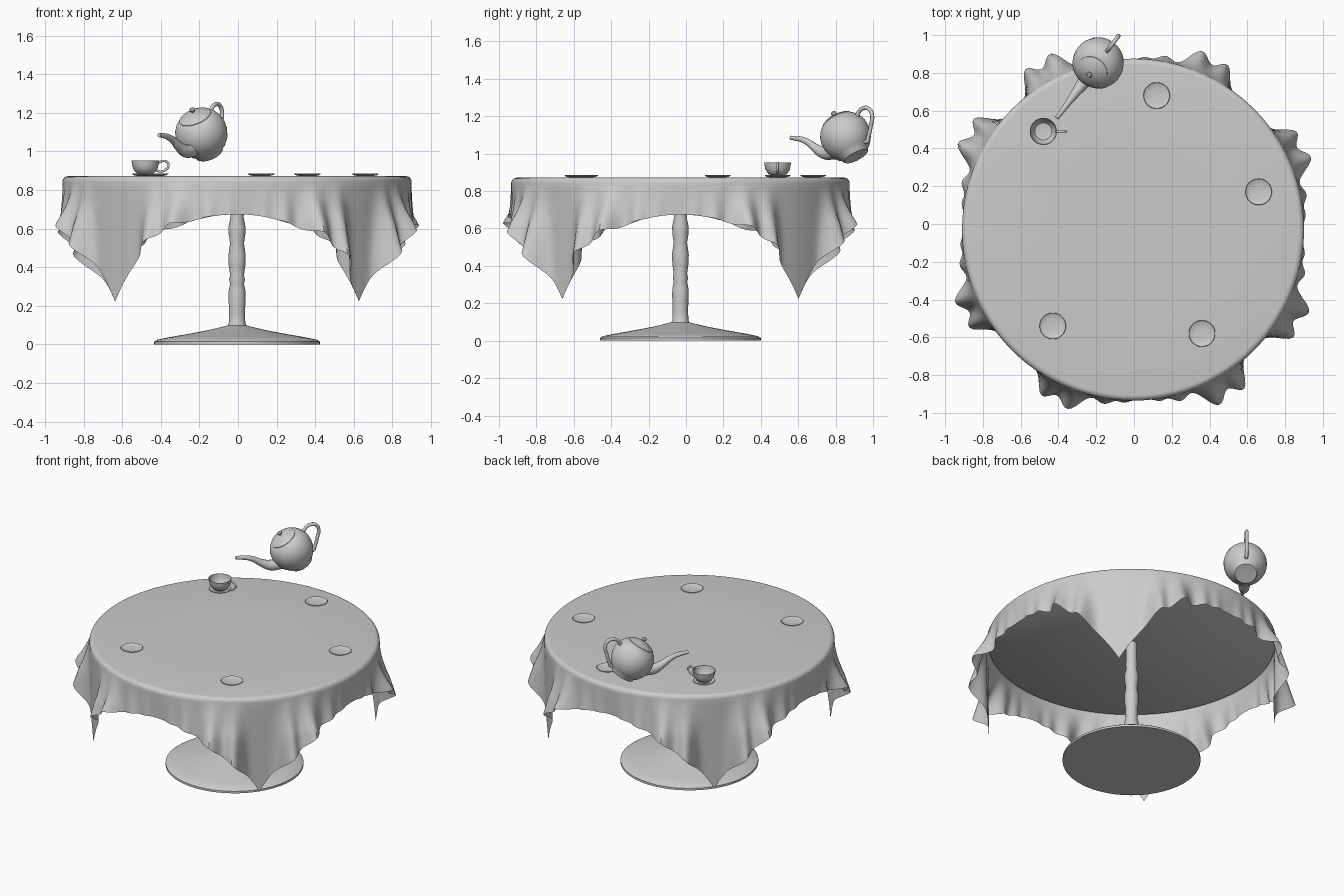
import bpy, bmesh, math
from mathutils import Vector, Matrix

if "Cube" in bpy.data.objects:
    bpy.data.objects.remove(bpy.data.objects["Cube"])

CX, CY = -0.005, -0.03          # table axis
TOP = 0.872                     # cloth surface height


def finish(bm, name, recalc=True):
    if recalc:
        bmesh.ops.recalc_face_normals(bm, faces=bm.faces)
    me = bpy.data.meshes.new(name)
    bm.to_mesh(me)
    bm.free()
    ob = bpy.data.objects.new(name, me)
    bpy.context.collection.objects.link(ob)
    return ob


def lathe(name, profile, loc, seg=48, rot=None):
    """Spin (radius, height) points about z; radius 0 closes to a pole."""
    bm = bmesh.new()
    rings = []
    for r, z in profile:
        if r == 0:
            rings.append([bm.verts.new((0, 0, z))] * seg)
        else:
            rings.append([bm.verts.new((r * math.cos(2 * math.pi * k / seg),
                                        r * math.sin(2 * math.pi * k / seg), z))
                          for k in range(seg)])
    for a, b in zip(rings, rings[1:]):
        for k in range(seg):
            n = (k + 1) % seg
            bm.faces.new(list(dict.fromkeys((a[k], a[n], b[n], b[k]))))
    ob = finish(bm, name)
    ob.matrix_world = Matrix.Translation(loc) @ (rot or Matrix())
    return ob


def tube(name, pts, radii, depth=1.0):
    """Smooth round tube through points with a radius at each one."""
    cu = bpy.data.curves.new(name, 'CURVE')
    cu.dimensions = '3D'
    cu.bevel_depth = depth
    cu.bevel_resolution = 4
    cu.use_fill_caps = True
    cu.resolution_u = 8
    sp = cu.splines.new('BEZIER')
    sp.bezier_points.add(len(pts) - 1)
    for bp, p, r in zip(sp.bezier_points, pts, radii):
        bp.co = p
        bp.radius = r
        bp.handle_left_type = bp.handle_right_type = 'AUTO'
    ob = bpy.data.objects.new(name, cu)
    bpy.context.collection.objects.link(ob)
    return ob


# Pedestal: broad foot, turned column, round top board
lathe("pedestal_base", [(0, 0), (.43, 0), (.43, .014), (.415, .024), (.36, .036),
                        (.25, .055), (.15, .074), (.09, .088), (.05, .098), (0, .1)],
      (CX, CY, 0), 64)
lathe("column", [(0, .08), (.055, .085), (.043, .11), (.041, .16), (.044, .24), (.043, .28),
                 (.036, .315), (.041, .335), (.036, .36), (.043, .41), (.045, .46),
                 (.036, .525), (.043, .57), (.044, .61), (.034, .66), (.037, .69),
                 (.034, .73), (.034, .85)], (CX, CY, 0), 32)
lathe("table_top", [(0, .842), (.885, .842), (.895, .85), (.885, .866), (0, .866)],
      (CX, CY, 0), 96)


# Square tablecloth draped over the round top, with folds beside each corner
PEAKS = [22, 69, 115, 154, 202, 250, 296, 335]


def fold(deg):
    f = 0.0
    for i, p in enumerate(PEAKS):
        corner = 45 + 90 * (i // 2)
        side = 1 if p > corner else -1
        for shift, amp, width in ((0, .46, 4.2), (-8.5, .32, 3.6), (10.5, .2, 3.0), (17, .1, 2.2)):
            d = (deg - (p + side * shift) + 180) % 360 - 180
            f += amp * math.exp(-(d / width) ** 2)
    return min(f, .6) - .02


def tablecloth(n=360, half=1.09, edge=.905, bend=.03, hang=16):
    bm = bmesh.new()
    cols = []
    centre = bm.verts.new((CX, CY, TOP))
    flat = edge - bend
    arc = bend * math.pi / 2
    for k in range(n):
        a = 2 * math.pi * k / n
        f = fold(math.degrees(a))
        length = half / max(abs(math.cos(a)), abs(math.sin(a))) - flat - arc
        pts = [(flat * .5, TOP), (flat, TOP)]
        for j in range(1, 6):
            t = j / 5 * math.pi / 2
            pts.append((flat + bend * math.sin(t), TOP - bend + bend * math.cos(t)))
        for j in range(1, hang + 1):
            s = length * j / hang
            pts.append((edge + f * s * min(1, .55 + s * 2), TOP - bend - s * math.sqrt(1 - f * f)))
        cols.append([bm.verts.new((CX + r * math.cos(a), CY + r * math.sin(a), z)) for r, z in pts])
    for k in range(n):
        a, b = cols[k], cols[(k + 1) % n]
        bm.faces.new((centre, a[0], b[0]))
        for j in range(len(a) - 1):
            bm.faces.new((a[j], a[j + 1], b[j + 1], b[j]))
    return finish(bm, "tablecloth", False)


tablecloth()

# Five saucers
for i, (x, y) in enumerate([(-.48, .49), (.12, .68), (.66, .17), (.36, -.58), (-.43, -.54)]):
    lathe(f"saucer_{i + 1}", [(0, .001), (.04, .001), (.058, .004), (.07, .011), (.068, .013),
                              (.055, .008), (.04, .005), (0, .005)], (x, y, TOP))

# Teacup with its handle toward +x
lathe("cup", [(0, .006), (.036, .006), (.036, .012), (.05, .02), (.063, .038), (.069, .06),
              (.072, .081), (.069, .081), (.065, .06), (.058, .038), (.045, .022), (0, .016)],
      (-.48, .49, TOP))
tube("cup_handle", [Vector((-.48 + x, .49, TOP + z)) for x, z in
                    [(.066, .068), (.09, .078), (.114, .072), (.12, .053), (.105, .033),
                     (.08, .024), (.056, .03)]], [1] * 7, .006)

# Teapot, tilted to pour toward the cup
POT = Vector((-.188, .855, 1.09))
AIM = Vector((-.6, -.8, 0))
tilt = Matrix.Rotation(math.radians(33), 4, Vector((0, 0, 1)).cross(AIM))
lathe("teapot_body", [(0, -.122), (.068, -.125), (.074, -.12), (.077, -.108), (.1, -.088),
                      (.122, -.055), (.134, -.015), (.135, .02), (.127, .055), (.11, .083),
                      (.088, .104), (.08, .106), (0, .106)], POT, 48, tilt)
lathe("teapot_lid", [(0, .1), (.086, .102), (.086, .108), (.07, .118), (.045, .128), (.02, .134),
                     (.008, .136), (.008, .139), (.014, .145), (.015, .151), (.01, .159), (0, .162)],
      POT, 48, tilt)


def in_plane(pts):
    return [POT + AIM * h + Vector((0, 0, z)) for h, z in pts]


tube("teapot_spout", in_plane([(.07, -.08), (.14, -.087), (.2, -.062), (.25, -.031),
                               (.3, -.013), (.368, -.005)]),
     [.04, .034, .024, .018, .015, .011])
tube("teapot_handle", in_plane([(-.07, .09), (-.083, .128), (-.115, .153), (-.152, .15),
                                (-.175, .115), (-.165, .055), (-.15, 0), (-.138, -.026),
                                (-.118, -.018)]), [1] * 9, .011)

# Turn tubes into meshes and smooth everything
bpy.ops.object.select_all(action='SELECT')
bpy.context.view_layer.objects.active = bpy.data.objects["teapot_handle"]
bpy.ops.object.convert(target='MESH')
bpy.ops.object.select_all(action='SELECT')
bpy.ops.object.shade_smooth_by_angle(angle=math.radians(40))
